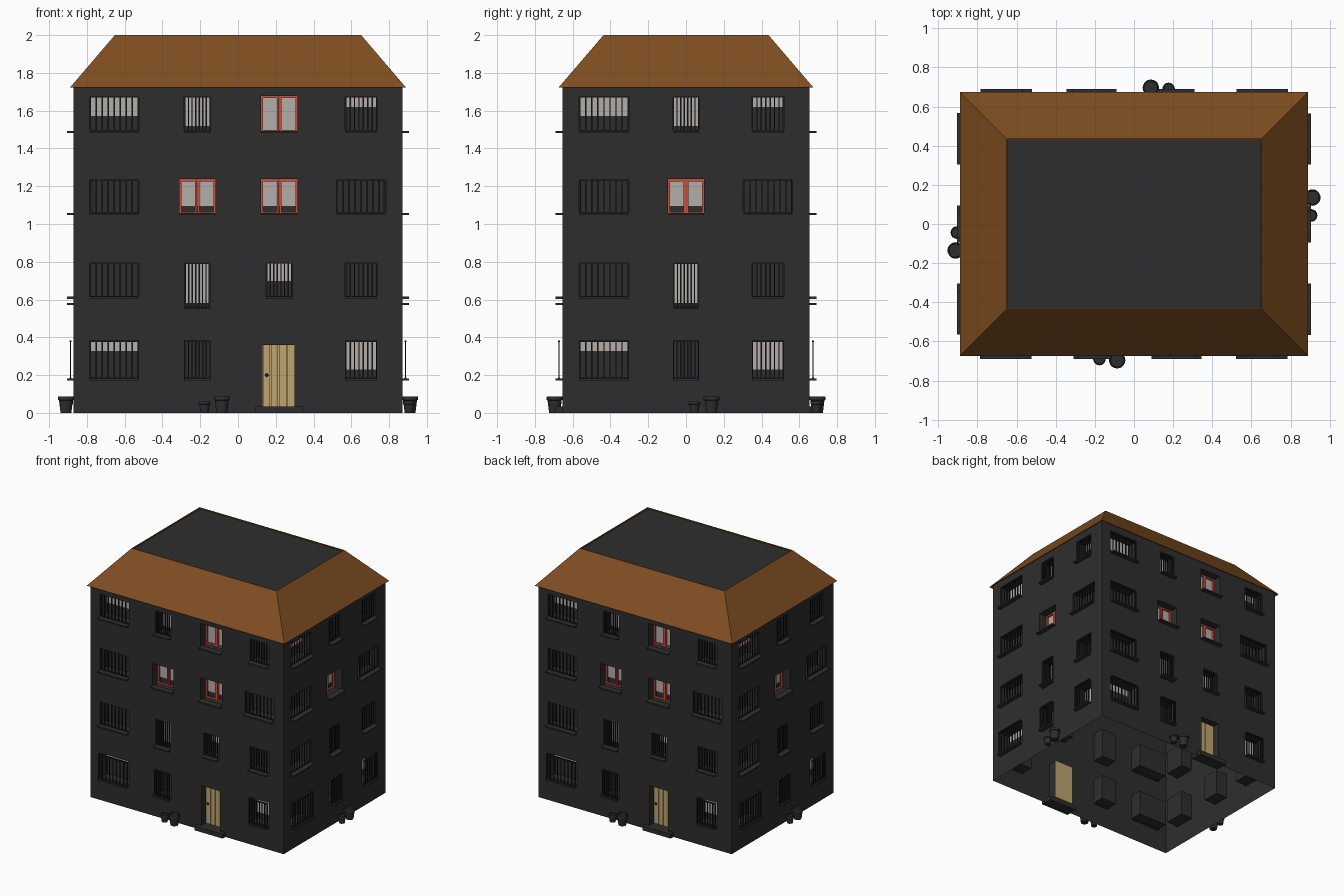
import bpy, bmesh, math
from mathutils import Matrix, Vector

if "Cube" in bpy.data.objects:
    bpy.data.objects.remove(bpy.data.objects["Cube"])

HX, HY, WALL_TOP = 0.87, 0.655, 1.735
RECESS = 0.1


def material(name, rgb):
    m = bpy.data.materials.new(name)
    m.diffuse_color = (*rgb, 1)
    m.use_nodes = True
    m.node_tree.nodes["Principled BSDF"].inputs["Base Color"].default_value = m.diffuse_color
    return m


DARK = material("charcoal", (0.027, 0.027, 0.027))
BLACK = material("iron", (0.012, 0.012, 0.012))
BROWN = material("roof_brown", (0.21, 0.075, 0.015))
TAN = material("door_tan", (0.52, 0.37, 0.16))
RED = material("frame_red", (0.6, 0.08, 0.045))
PALE = material("blind_pale", (0.45, 0.43, 0.4))

parts = {}


def part(name, mat):
    return parts.setdefault(name, (bmesh.new(), mat))[0]


def quad(bm, pts, M=Matrix()):
    bm.faces.new([bm.verts.new(M @ Vector(p)) for p in pts])


def box(bm, M, x0, x1, y0, y1, z0, z1):
    T = Matrix.Translation(((x0 + x1) / 2, (y0 + y1) / 2, (z0 + z1) / 2))
    S = Matrix.Diagonal((x1 - x0, y1 - y0, z1 - z0, 1))
    bmesh.ops.create_cube(bm, size=1, matrix=M @ T @ S)


# Floors: bottom and top of the openings
F1, F2, F3, F4 = (0.178, 0.382), (0.61, 0.80), (1.053, 1.237), (1.487, 1.677)
TALL = (0.553, 0.795)


# Windows: (u0, u1, (z0, z1), kind, blind bottom or None)
def column_left(a, b):
    return [(a, b, F1, "grille", 0.325), (a, b, F2, "bars", None),
            (a, b, F3, "bars", None), (a, b, F4, "bars", 1.57)]


def column_mid(c):
    return [(c - 0.07, c + 0.07, F1, "grille", None), (c - 0.067, c + 0.067, TALL, "bars", 0.58),
            (c - 0.095, c + 0.095, F3, "frame", 1.093), (c - 0.07, c + 0.07, F4, "bars", 1.517)]


def column_right(c):
    a, b = c - 0.085, c + 0.085
    return [(a, b, F1, "grille", 0.228), (a, b, F2, "bars", None),
            (c - 0.131, c + 0.131, F3, "bars", None), (a, b, F4, "bars", 1.618)]


LONG = column_left(-0.786, -0.524) + column_mid(-0.215) + column_right(0.652) + [
    (0.13, 0.30, (0.035, 0.36), "door", None), (0.148, 0.288, F2, "bars", 0.695),
    (0.122, 0.315, F3, "frame", 1.093), (0.122, 0.315, F4, "frame", 1.495)]
SHORT = column_left(-0.566, -0.303) + column_mid(0.0) + column_right(0.434)


# Wall sheet with openings, cut as a grid
def wall(M, w, y, openings):
    bm = part("walls", DARK)
    us = sorted({-w, w} | {round(v, 4) for o in openings for v in o[:2]})
    zs = sorted({0, WALL_TOP} | {v for o in openings for v in o[2]})
    for u0, u1 in zip(us, us[1:]):
        for z0, z1 in zip(zs, zs[1:]):
            u, z = (u0 + u1) / 2, (z0 + z1) / 2
            if not any(o[0] < u < o[1] and o[2][0] < z < o[2][1] for o in openings):
                quad(bm, [(u0, y, z0), (u1, y, z0), (u1, y, z1), (u0, y, z1)], M)


# Opening with its recess, sill, blind and bars, frame or door
def opening(M, y, u0, u1, zr, kind, blind):
    z0, z1 = zr
    d = 0.065 if kind == "door" else RECESS
    b = y + d
    bm = part("window_recesses", DARK)
    quad(bm, [(u0, y, z0), (u1, y, z0), (u1, b, z0), (u0, b, z0)], M)
    quad(bm, [(u0, y, z1), (u0, b, z1), (u1, b, z1), (u1, y, z1)], M)
    quad(bm, [(u0, y, z0), (u0, b, z0), (u0, b, z1), (u0, y, z1)], M)
    quad(bm, [(u1, y, z0), (u1, y, z1), (u1, b, z1), (u1, b, z0)], M)
    if kind == "door":
        door(M, b, u0, u1, z0, z1)
        return
    quad(bm, [(u0, b, z0), (u1, b, z0), (u1, b, z1), (u0, b, z1)], M)
    sill = 0.57 if zr == TALL else z0 - 0.006
    box(part("sills", DARK), M, u0, u1, y - 0.035, y + 0.02, sill, sill + 0.011)
    if blind:
        c = y + 0.088
        quad(part("blinds", PALE), [(u0, c, blind), (u1, c, blind), (u1, c, z1), (u0, c, z1)], M)
    if kind == "frame":
        bm, f, mid = part("window_frames", RED), 0.011, (u0 + u1) / 2
        for a, e in ((u0, mid - 0.001), (mid + 0.001, u1)):
            for p, q, r, s in ((a, a + f, z0, z1), (e - f, e, z0, z1),
                               (a + f, e - f, z0, z0 + f), (a + f, e - f, z1 - f, z1)):
                box(bm, M, p, q, y + 0.065, y + 0.08, r, s)
        return
    # Upright bars with two rails; ground floor bars stand proud of the wall
    bm = part("window_bars", BLACK)
    c, n, t = (y - 0.017 if kind == "grille" else y + 0.012), (9 if u1 - u0 > 0.2 else 8), 0.0035
    for i in range(n):
        u = u0 + t + (u1 - u0 - 2 * t) * i / (n - 1)
        box(bm, M, u - t, u + t, c - t, c + t, z0, z1)
    for z in (z0 + 0.006, z1 - 0.004):
        box(bm, M, u0, u1, c - 0.005, c + 0.005, z - 0.004, z + 0.004)


# Plank door with knob and step
def door(M, b, u0, u1, z0, z1):
    bm, w = part("doors", TAN), (u1 - u0) / 4
    box(bm, M, u0, u1, b, b + 0.008, z0, z1)
    for i in range(4):
        box(bm, M, u0 + i * w + 0.002, u0 + (i + 1) * w - 0.002, b - 0.008, b, z0, z1)
    bmesh.ops.create_uvsphere(part("door_knobs", BLACK), u_segments=12, v_segments=8, radius=0.009,
                              matrix=M @ Matrix.Translation((u0 + 0.022, b - 0.014, 0.2)))
    box(part("door_steps", DARK), M, 0.09, 0.345, -HY - 0.035, -HY + 0.065, 0, 0.035)


# Turned flower pot with rim and soil
def pot(M, u, y, r, h):
    bm = part("flower_pots", DARK)
    prof = [(0, 0), (0.68, 0), (0.88, 0.76), (1, 0.78), (1, 0.95), (0.94, 1), (0.8, 1), (0.78, 0.82), (0, 0.82)]
    n, rings = 20, []
    for k in range(n):
        a = 2 * math.pi * k / n
        rings.append([bm.verts.new(M @ Vector((u + p * r * math.cos(a), y + p * r * math.sin(a), z * h)))
                      for p, z in prof])
    for k in range(n):
        A, B = rings[k], rings[(k + 1) % n]
        for i in range(len(prof) - 1):
            bm.faces.new((A[i], B[i], B[i + 1], A[i + 1]))


# Four facades, turned round the centre
for k in range(4):
    M = Matrix.Rotation(math.pi / 2 * k, 4, 'Z')
    w, y, wins = (HX, -HY, LONG) if k % 2 == 0 else (HY, -HX, SHORT)
    wall(M, w, y, wins)
    for o in wins:
        opening(M, y, *o)
    big = -0.086 if k % 2 == 0 else 0.135
    pot(M, big, y - 0.041, 0.042, 0.088)
    pot(M, big - 0.091, y - 0.035, 0.032, 0.06)


# Mansard roof shell: eave soffit, slope, rim and inner lip
def ring(x, y, z):
    return [(-x, -y, z), (x, -y, z), (x, y, z), (-x, y, z)]


rings = [ring(HX, HY, 1.734), ring(0.89, 0.675, 1.722), ring(0.652, 0.437, 2.0),
         ring(0.645, 0.43, 2.0), ring(0.645, 0.43, 1.99)]
roof = part("roof_slopes", BROWN)
for A, B in zip(rings, rings[1:]):
    for i in range(4):
        j = (i + 1) % 4
        quad(roof, [A[i], A[j], B[j], B[i]])
quad(part("roof_deck", DARK), ring(0.645, 0.43, 1.992))

# Write the collected parts to objects
for name, (bm, mat) in parts.items():
    bmesh.ops.remove_doubles(bm, verts=bm.verts, dist=1e-5)
    if name in ("flower_pots", "door_knobs"):
        bmesh.ops.recalc_face_normals(bm, faces=bm.faces)
    me = bpy.data.meshes.new(name)
    bm.to_mesh(me)
    bm.free()
    me.materials.append(mat)
    ob = bpy.data.objects.new(name, me)
    bpy.context.collection.objects.link(ob)
    if name in ("flower_pots", "door_knobs"):
        bpy.ops.object.select_all(action='DESELECT')
        bpy.context.view_layer.objects.active = ob
        ob.select_set(True)
        bpy.ops.object.shade_smooth_by_angle(angle=math.radians(35))
